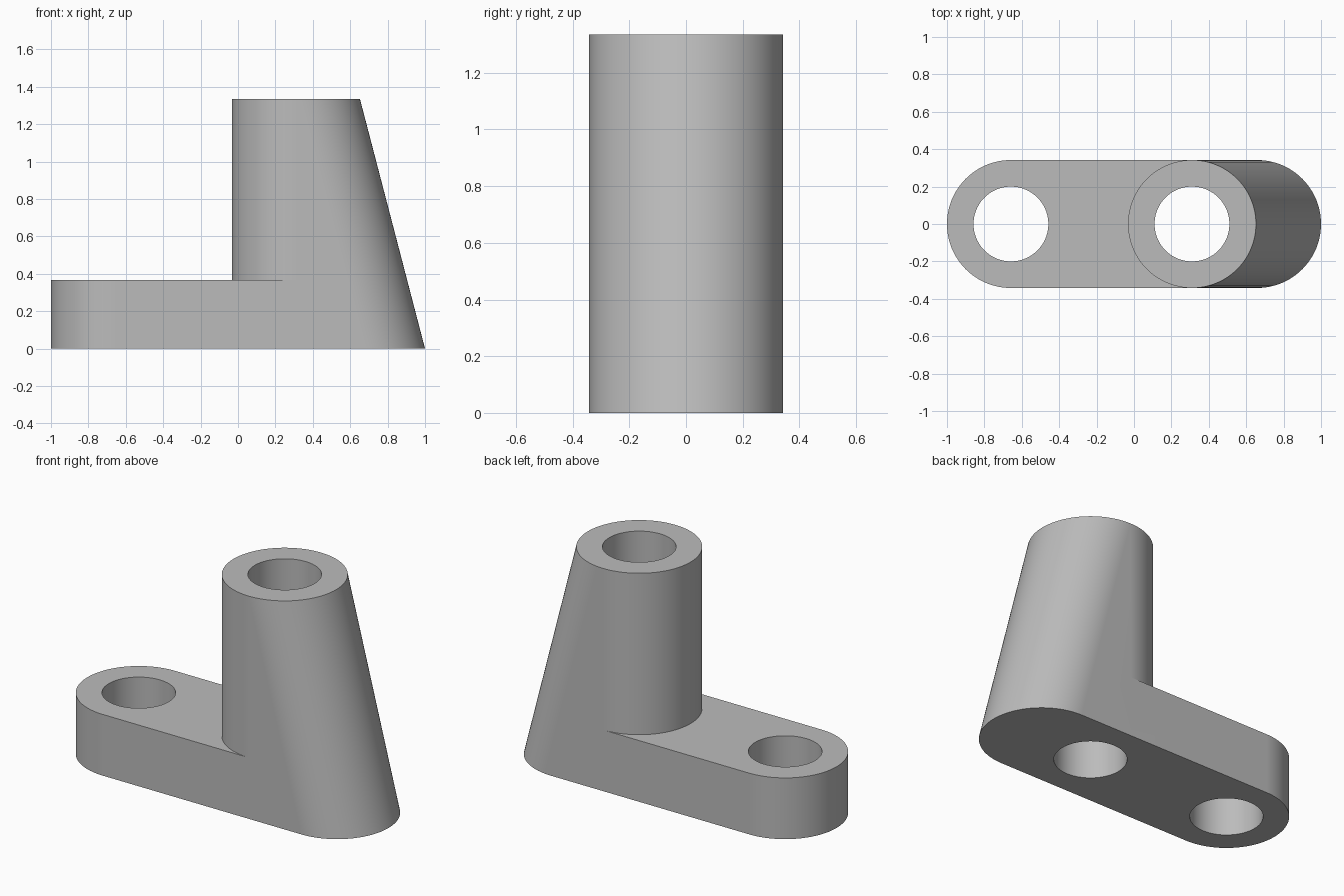
import bpy, bmesh, math

if "Cube" in bpy.data.objects:
    bpy.data.objects.remove(bpy.data.objects["Cube"], do_unlink=True)

R, HOLE_R = 0.342, 0.2
FOOT_X, POST_X, TOE_X = -0.658, 0.31, 0.658
BASE_H, POST_H = 0.367, 1.335
SEG = 48  # segments per half circle

grey = bpy.data.materials.new("grey")
grey.use_nodes = True
colour = (0.5, 0.5, 0.5, 1)
grey.diffuse_color = colour
grey.node_tree.nodes["Principled BSDF"].inputs["Base Color"].default_value = colour


def slot_ring(bm, x0, x1, r, z):
    """Rounded slot outline; a plain circle when x0 equals x1."""
    ring = []
    for cx, start in ((x1, -math.pi / 2), (x0, math.pi / 2)):
        for i in range(SEG + 1):
            a = start + math.pi * i / SEG
            ring.append(bm.verts.new((cx + r * math.cos(a), r * math.sin(a), z)))
    return ring


def slot_loft(name, bottom, top, r, z0, z1):
    """Solid between two slot outlines, each given as an x range."""
    bm = bmesh.new()
    low, high = slot_ring(bm, *bottom, r, z0), slot_ring(bm, *top, r, z1)
    n = len(low)
    for i in range(n):
        j = (i + 1) % n
        bm.faces.new((low[i], low[j], high[j], high[i]))
    bm.faces.new(low[::-1])
    bm.faces.new(high)
    bmesh.ops.remove_doubles(bm, verts=bm.verts, dist=1e-5)
    bmesh.ops.recalc_face_normals(bm, faces=bm.faces)
    mesh = bpy.data.meshes.new(name)
    bm.to_mesh(mesh)
    bm.free()
    mesh.materials.append(grey)
    obj = bpy.data.objects.new(name, mesh)
    bpy.context.collection.objects.link(obj)
    return obj


def combine(target, other, operation):
    mod = target.modifiers.new(operation.title(), 'BOOLEAN')
    mod.operation, mod.solver, mod.object = operation, 'EXACT', other
    bpy.context.view_layer.objects.active = target
    bpy.ops.object.modifier_apply(modifier=mod.name)
    bpy.data.objects.remove(other, do_unlink=True)


# Flat foot and slanted post, joined into one solid
bracket = slot_loft("bracket", (FOOT_X, POST_X), (FOOT_X, POST_X), R, 0, BASE_H)
post = slot_loft("post", (POST_X, TOE_X), (POST_X, POST_X), R, 0, POST_H)
combine(bracket, post, 'UNION')

# Vertical through holes
for x in (FOOT_X, POST_X):
    cutter = slot_loft("hole_cutter", (x, x), (x, x), HOLE_R, -0.2, POST_H + 0.2)
    combine(bracket, cutter, 'DIFFERENCE')

# Smooth round walls with crisp rims
bpy.ops.object.select_all(action='DESELECT')
bracket.select_set(True)
bpy.context.view_layer.objects.active = bracket
bpy.ops.object.shade_smooth_by_angle(angle=math.radians(30))
weighted = bracket.modifiers.new("Weighted Normals", 'WEIGHTED_NORMAL')
weighted.keep_sharp = True
